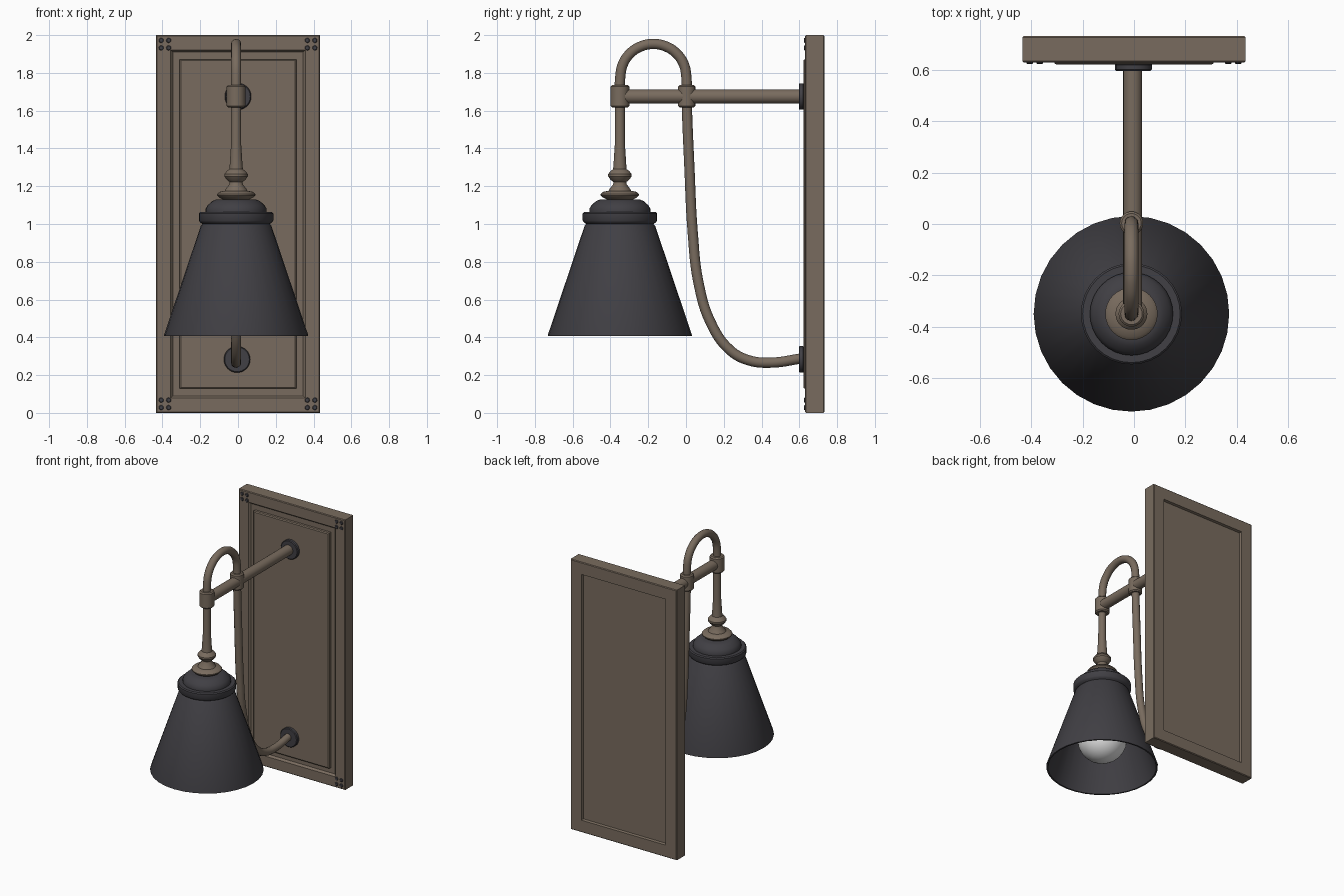
import bpy, bmesh, math
from mathutils import Vector, Matrix

cube = bpy.data.objects.get("Cube")
if cube:
    bpy.data.objects.remove(cube, do_unlink=True)


def material(name, color, rough=0.6):
    m = bpy.data.materials.new(name)
    m.use_nodes = True
    m.diffuse_color = (*color, 1)
    bsdf = m.node_tree.nodes["Principled BSDF"]
    bsdf.inputs["Base Color"].default_value = (*color, 1)
    bsdf.inputs["Roughness"].default_value = rough
    return m


bronze = material("aged bronze", (0.19, 0.148, 0.112))
charcoal = material("charcoal metal", (0.052, 0.050, 0.058))
glass = material("white bulb", (0.8, 0.8, 0.8))

LAMP = Vector((-0.01, -0.35, 0))
ALONG_Y = Matrix.Rotation(-math.pi / 2, 4, "X")


def finish(name, bm, mat, smooth=True):
    bmesh.ops.remove_doubles(bm, verts=bm.verts, dist=1e-5)
    bmesh.ops.recalc_face_normals(bm, faces=bm.faces)
    me = bpy.data.meshes.new(name)
    bm.to_mesh(me)
    bm.free()
    me.materials.append(mat)
    if smooth:
        me.shade_smooth()
        me.set_sharp_from_angle(angle=math.radians(35))
    ob = bpy.data.objects.new(name, me)
    bpy.context.collection.objects.link(ob)
    return ob


def lathe(name, profile, mat, at=(0, 0, 0), turn=Matrix(), sides=32):
    """Revolve (radius, height) points around an axis."""
    bm = bmesh.new()
    vs = [bm.verts.new((r, 0, h)) for r, h in profile]
    edges = [bm.edges.new(pair) for pair in zip(vs, vs[1:])]
    bmesh.ops.spin(bm, geom=vs + edges, cent=(0, 0, 0), axis=(0, 0, 1),
                   angle=math.tau, steps=sides)
    bm.transform(Matrix.Translation(at) @ turn)
    return finish(name, bm, mat)


def rod(r, h0, h1, b=0.0):
    """Profile of a capped cylinder with a small chamfer."""
    return [(0, h0), (r - b, h0), (r, h0 + b), (r, h1 - b), (r - b, h1), (0, h1)]


def tube(name, points, radius, mat):
    cu = bpy.data.curves.new(name, "CURVE")
    cu.dimensions = "3D"
    cu.bevel_depth = radius
    cu.bevel_resolution = 4
    cu.resolution_u = 6
    sp = cu.splines.new("BEZIER")
    sp.bezier_points.add(len(points) - 1)
    for p, (y, z) in zip(sp.bezier_points, points):
        p.co = (LAMP.x, y, z)
        p.handle_left_type = p.handle_right_type = "AUTO"
    tmp = bpy.data.objects.new(name + "_path", cu)
    bpy.context.collection.objects.link(tmp)
    bpy.context.view_layer.update()
    bm = bmesh.new()
    bm.from_mesh(tmp.to_mesh())
    tmp.to_mesh_clear()
    bpy.data.objects.remove(tmp, do_unlink=True)
    return finish(name, bm, mat)


# Wall plate: nested rectangles give mitred frames on both sides
def rect_loft(name, rings, mat):
    bm = bmesh.new()
    loops = [[bm.verts.new((sx * w, y, 1 + sz * h))
              for sx, sz in ((-1, -1), (1, -1), (1, 1), (-1, 1))] for w, h, y in rings]
    for a, b in zip(loops, loops[1:]):
        for i in range(4):
            j = (i + 1) % 4
            bm.faces.new((a[i], a[j], b[j], b[i]))
    bm.faces.new(loops[0])
    bm.faces.new(loops[-1])
    return finish(name, bm, mat, smooth=False)


rect_loft("wall_plate", [
    (0.34, 0.905, 0.715), (0.345, 0.91, 0.732), (0.43, 0.995, 0.732),
    (0.435, 1.0, 0.727), (0.435, 1.0, 0.635), (0.43, 0.995, 0.63),
    (0.357, 0.922, 0.63), (0.345, 0.91, 0.645)], bronze)
rect_loft("raised_panel", [
    (0.31, 0.872, 0.65), (0.31, 0.872, 0.627), (0.303, 0.865, 0.621)], bronze)

# Corner rivets, four per corner
for sx, side in ((-1, "right"), (1, "left")):
    for sz, level in ((-1, "lower"), (1, "upper")):
        for i in range(4):
            a = math.pi / 4 + i * math.pi / 2
            lathe(f"{level}_{side}_rivet_{i + 1}", rod(0.013, 0.624, 0.634, 0.003), charcoal,
                  (sx * 0.387 + 0.028 * math.cos(a), 0, 1 + sz * 0.952 + 0.028 * math.sin(a)),
                  ALONG_Y, 12)

# Wall flanges and horizontal arm
for name, x, z in (("upper_flange", 0, 1.675), ("lower_flange", -0.005, 0.283)):
    lathe(name, rod(0.07, 0.597, 0.625, 0.005), charcoal, (x, 0, z), ALONG_Y)
lathe("horizontal_arm", rod(0.037, LAMP.y, 0.62), bronze, (-0.005, 0, 1.675), ALONG_Y, 24)

# Looped tube: up through the front collar, over, and down to the wall
arch = [(-0.173 - 0.175 * math.cos(math.pi * i / 8),
         1.778 + 0.175 * math.sin(math.pi * i / 8)) for i in range(9)]
tube("looped_tube", [(LAMP.y, 1.62)] + arch + [
    (0.003, 1.68), (0.018, 1.3), (0.036, 0.95), (0.066, 0.69), (0.13, 0.48), (0.23, 0.335),
    (0.33, 0.279), (0.45, 0.266), (0.61, 0.288)], 0.027, bronze)

# Collars where the tube meets the arm
for name, y, r in (("front_collar", LAMP.y, 0.05), ("rear_collar", 0.003, 0.046)):
    lathe(name, rod(r, 1.618, 1.735, 0.008), bronze, (LAMP.x, y, 0), sides=24)

# Turned stem above the shade
lathe("turned_stem", [
    (0, 1.11), (0.06, 1.125), (0.09, 1.14), (0.102, 1.152), (0.102, 1.158), (0.09, 1.17),
    (0.06, 1.176), (0.055, 1.185), (0.036, 1.21), (0.034, 1.222), (0.05, 1.235),
    (0.062, 1.252), (0.062, 1.264), (0.05, 1.28), (0.036, 1.29), (0.034, 1.31),
    (0.027, 1.42), (0.026, 1.65)], bronze, LAMP)

# Shade with collar ring, stepped dome and hollow inside
lathe("lamp_shade", [
    (0, 1.13), (0.105, 1.13), (0.125, 1.122), (0.15, 1.1), (0.162, 1.08), (0.162, 1.063),
    (0.19, 1.063), (0.197, 1.056), (0.197, 1.018), (0.19, 1.008), (0.178, 1.0),
    (0.187, 0.99), (0.381, 0.414), (0.381, 0.408), (0.37, 0.408), (0.176, 0.99),
    (0.14, 1.05), (0, 1.09)], charcoal, LAMP)

# Bulb and its socket
bulb = [(0.17 * math.sin(t), 0.63 - 0.17 * math.cos(t))
        for t in (math.radians(12 * i) for i in range(13))]
lathe("bulb", bulb + [(0.07, 0.83), (0.06, 0.9), (0, 0.9)], glass, LAMP)
lathe("bulb_socket", rod(0.075, 0.88, 1.08, 0.005), charcoal, LAMP, sides=24)
